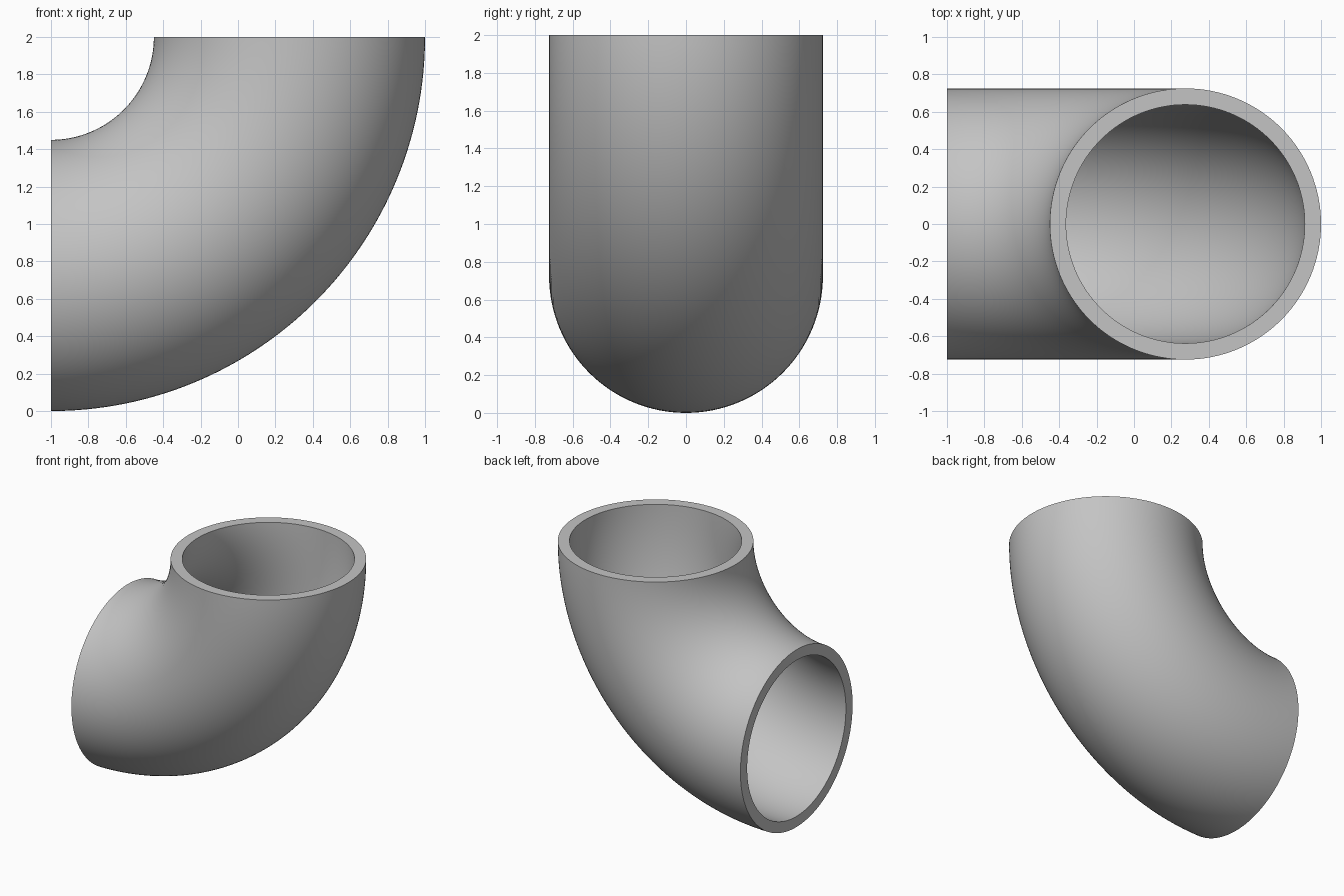
import bpy
import bmesh
from math import sin, cos, pi

BEND = 1.275     # bend radius of the centre line
OUTER = 0.725    # outside radius of the pipe
INNER = 0.638    # bore radius
STEPS = 64       # rings along the quarter turn
SIDES = 128      # points around the pipe

cube = bpy.data.objects.get("Cube")
if cube:
    bpy.data.objects.remove(cube, do_unlink=True)

grey = bpy.data.materials.new("plain_grey")
grey.use_nodes = True
colour = (0.55, 0.55, 0.55, 1)
grey.diffuse_color = colour
grey.node_tree.nodes["Principled BSDF"].inputs["Base Color"].default_value = colour


def ring(bm, radius, turn):
    """Circle of the pipe at an angle round the bend centre (-1, 0, 2)."""
    points = []
    for i in range(SIDES):
        a = 2 * pi * i / SIDES
        reach = BEND + radius * cos(a)
        points.append(bm.verts.new((-1 + reach * sin(turn), radius * sin(a),
                                    2 - reach * cos(turn))))
    return points


def bridge(bm, a, b):
    for i in range(SIDES):
        j = (i + 1) % SIDES
        bm.faces.new((a[i], a[j], b[j], b[i]))


# Outer wall and bore, swept through a quarter turn
bm = bmesh.new()
walls = []
for radius in (OUTER, INNER):
    rings = [ring(bm, radius, pi / 2 * s / STEPS) for s in range(STEPS + 1)]
    for a, b in zip(rings, rings[1:]):
        bridge(bm, a, b)
    walls.append(rings)

# Flat rims at both open ends
for end in (0, -1):
    bridge(bm, walls[0][end], walls[1][end])
bmesh.ops.recalc_face_normals(bm, faces=bm.faces)

mesh = bpy.data.meshes.new("elbow_pipe")
bm.to_mesh(mesh)
bm.free()
mesh.materials.append(grey)
elbow = bpy.data.objects.new("elbow_pipe", mesh)
bpy.context.collection.objects.link(elbow)

# Smooth walls with crisp rims
bpy.ops.object.select_all(action="DESELECT")
elbow.select_set(True)
bpy.context.view_layer.objects.active = elbow
bpy.ops.object.shade_smooth_by_angle(angle=pi / 6)
